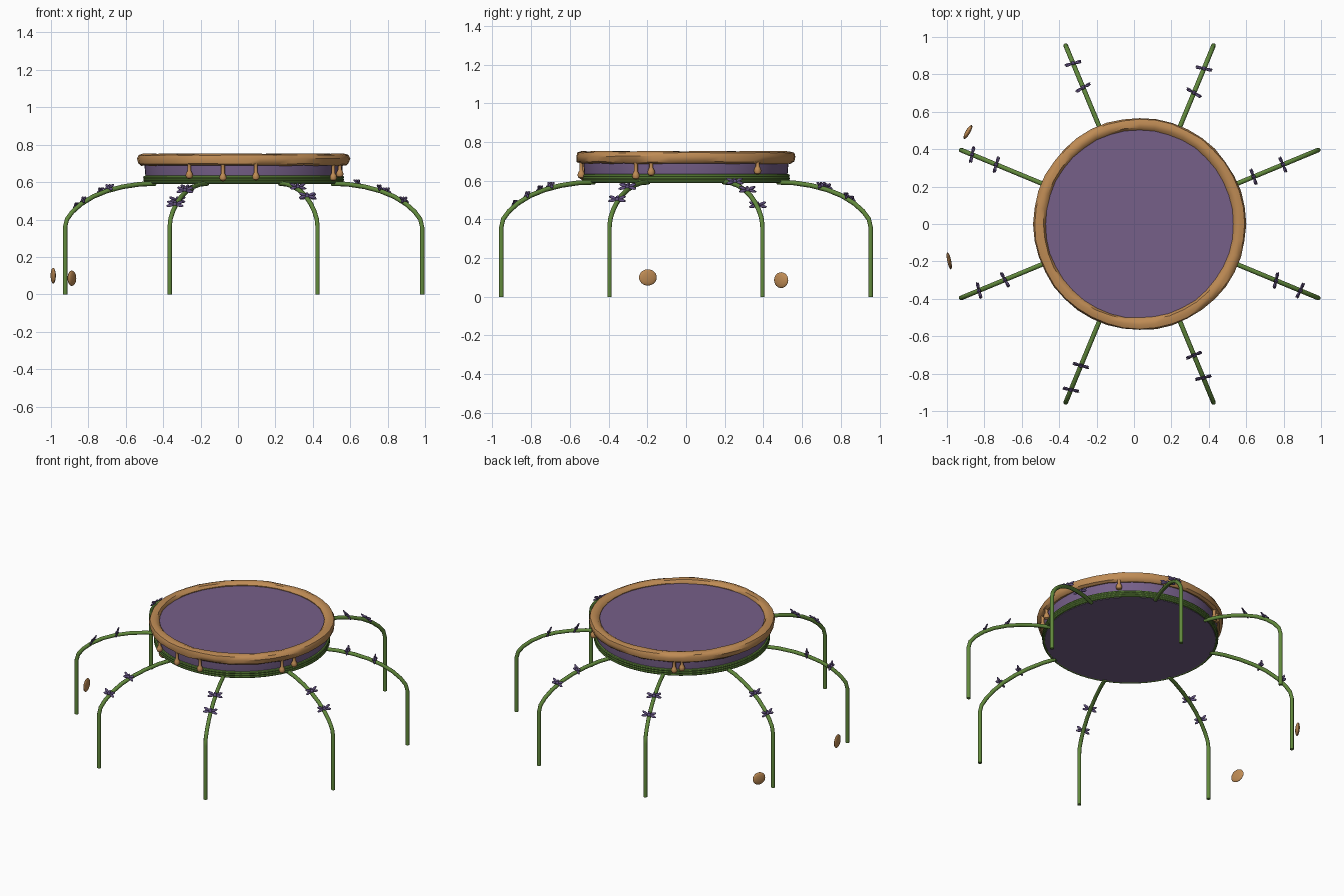
import bpy, bmesh, math, random
from mathutils import Matrix, Vector

random.seed(4)
cube = bpy.data.objects.get("Cube")
if cube:
    bpy.data.objects.remove(cube, do_unlink=True)

CENTRE = Vector((0.03, 0, 0))


def material(name, rgb):
    m = bpy.data.materials.new(name)
    m.use_nodes = True
    m.diffuse_color = (*rgb, 1)
    m.node_tree.nodes["Principled BSDF"].inputs["Base Color"].default_value = (*rgb, 1)
    return m


WOOD = material("honey_brown", (0.52, 0.26, 0.09))
PURPLE = material("violet_skin", (0.18, 0.115, 0.25))
GREEN = material("vine_green", (0.12, 0.25, 0.045))
PETAL = material("petal_violet", (0.12, 0.08, 0.21))


def finish(name, bm, mat, angle=40):
    bmesh.ops.recalc_face_normals(bm, faces=bm.faces)
    mesh = bpy.data.meshes.new(name)
    bm.to_mesh(mesh)
    bm.free()
    mesh.materials.append(mat)
    ob = bpy.data.objects.new(name, mesh)
    bpy.context.collection.objects.link(ob)
    bpy.ops.object.select_all(action='DESELECT')
    ob.select_set(True)
    bpy.context.view_layer.objects.active = ob
    bpy.ops.object.shade_smooth_by_angle(angle=math.radians(angle))
    return ob


def lathe(name, profile, mat, at, sides=48, closed=False, wobble=0):
    """Spin (radius, height) points round the z axis."""
    bm = bmesh.new()
    rings = []
    for r, z in profile:
        ring = []
        for i in range(sides):
            a = math.tau * i / sides
            rr = r + random.uniform(-wobble, wobble)
            zz = z + random.uniform(-wobble, wobble)
            ring.append(bm.verts.new((rr * math.cos(a), rr * math.sin(a), zz)))
        rings.append(ring)
    pairs = list(zip(rings, rings[1:]))
    if closed:
        pairs.append((rings[-1], rings[0]))
    for lo, hi in pairs:
        for i in range(sides):
            j = (i + 1) % sides
            bm.faces.new((lo[i], lo[j], hi[j], hi[i]))
    if not closed:
        bm.faces.new(rings[0])
        bm.faces.new(rings[-1])
    bmesh.ops.translate(bm, verts=bm.verts, vec=at)
    return finish(name, bm, mat)


def polar(r, deg, z):
    a = math.radians(deg)
    return CENTRE + Vector((r * math.cos(a), r * math.sin(a), z))


# Drum body with its top skin
lathe("drum_body", [(0.52, 0.59), (0.525, 0.63), (0.53, 0.69), (0.53, 0.728)], PURPLE, CENTRE, 64)

# Rough rounded rim
lathe("rim", [(0.508, 0.70), (0.545, 0.688), (0.562, 0.698), (0.568, 0.725), (0.56, 0.744),
              (0.538, 0.752), (0.515, 0.748), (0.503, 0.733)],
      WOOD, CENTRE, 40, closed=True, wobble=0.0025)

# Stacked vine hoops round the base
for k in range(3):
    z = 0.598 + k * 0.0135
    hoop = [(0.528 + 0.009 * math.cos(t), z + 0.009 * math.sin(t))
            for t in (math.tau * i / 8 for i in range(8))]
    lathe(f"base_hoop_{k + 1}", hoop, GREEN, CENTRE, 64, closed=True)

# Drips hanging from the rim: angle and height of the bead
DRIPS = [(237.8, 0.638), (258.3, 0.625), (276.9, 0.63), (331.6, 0.626),
         (340.7, 0.645), (42.8, 0.652), (120, 0.635), (125, 0.65)]
for n, (deg, z) in enumerate(DRIPS):
    bead = [(0.004, -0.021), (0.015, -0.015), (0.02, -0.002), (0.016, 0.011), (0.01, 0.022)]
    profile = [(r, z + dz) for r, dz in bead] + [(0.010, 0.69), (0.015, 0.705)]
    lathe(f"drip_{n + 1}", profile, WOOD, polar(0.545, deg, 0), 12)

# Leg arch as (radius, height)
ARCH = [(0.51, 0.592), (0.6, 0.589), (0.7, 0.575), (0.79, 0.553), (0.87, 0.523), (0.94, 0.483),
        (0.99, 0.442), (1.022, 0.402), (1.033, 0.36), (1.033, 0)]


def arch_height(r):
    for (r0, z0), (r1, z1) in zip(ARCH, ARCH[1:]):
        if r0 <= r < r1:
            return z0 + (z1 - z0) * (r - r0) / (r1 - r0)


def leg(name, deg):
    bm = bmesh.new()
    side = Vector((-math.sin(math.radians(deg)), math.cos(math.radians(deg)), 0))
    pts = [polar(r, deg, z) for r, z in ARCH]
    rings = []
    for i, p in enumerate(pts):
        run = (pts[min(i + 1, len(pts) - 1)] - pts[max(i - 1, 0)]).normalized()
        if i >= len(pts) - 2:
            run = Vector((0, 0, -1))
        up = run.cross(side)
        rings.append([bm.verts.new(p + 0.0125 * (side * math.cos(t) + up * math.sin(t)))
                      for t in (math.tau * k / 8 for k in range(8))])
    for a, b in zip(rings, rings[1:]):
        for k in range(8):
            bm.faces.new((a[k], a[k - 1], b[k - 1], b[k]))
    bm.faces.new(rings[0])
    bm.faces.new(rings[-1])
    finish(name, bm, GREEN, 60)


def ellipsoid(bm, size, matrix, u=10, v=6):
    bmesh.ops.create_uvsphere(bm, u_segments=u, v_segments=v, radius=1,
                              matrix=matrix @ Matrix.Diagonal((*size, 1)))


def flower(name, r, deg):
    """Flat blossom standing across the leg."""
    bm = bmesh.new()
    base = (Matrix.Translation(polar(r, deg, arch_height(r) + 0.014))
            @ Matrix.Rotation(math.radians(deg + random.uniform(-12, 12)), 4, 'Z')
            @ Matrix.Rotation(math.radians(-20), 4, 'Y'))
    for tilt in (-12, 22, 90, 158, 192):
        reach = 0.012 if tilt == 90 else 0.027
        ellipsoid(bm, (0.006, reach * 0.8, 0.0085),
                  base @ Matrix.Rotation(math.radians(tilt), 4, 'X')
                  @ Matrix.Translation((0, reach, 0)), 8, 5)
    ellipsoid(bm, (0.012, 0.011, 0.011), base, 8, 5)
    finish(name, bm, PETAL)


# Eight legs, each with an inner and an outer blossom
BLOSSOMS = [(0.66, 0.83), (0.76, 0.90), (0.79, 0.93), (0.83, 0.97),
            (0.78, 0.93), (0.82, 0.96), (0.76, 0.89), (0.79, 0.93)]
for n, (inner, outer) in enumerate(BLOSSOMS):
    deg = 22.5 + 45 * n
    leg(f"leg_{n + 1}", deg)
    flower(f"inner_blossom_{n + 1}", inner, deg)
    flower(f"outer_blossom_{n + 1}", outer, deg)

# Two loose flattened nuts beside the right legs
for name, at, turn, size in (("back_nut", (-0.888, 0.492, 0.086), -30, (0.0125, 0.042, 0.041)),
                             ("front_nut", (-0.988, -0.197, 0.10), 12, (0.0105, 0.047, 0.042))):
    bm = bmesh.new()
    ellipsoid(bm, size, Matrix.Translation(at) @ Matrix.Rotation(math.radians(turn), 4, 'Z'), 20, 12)
    finish(name, bm, WOOD)
